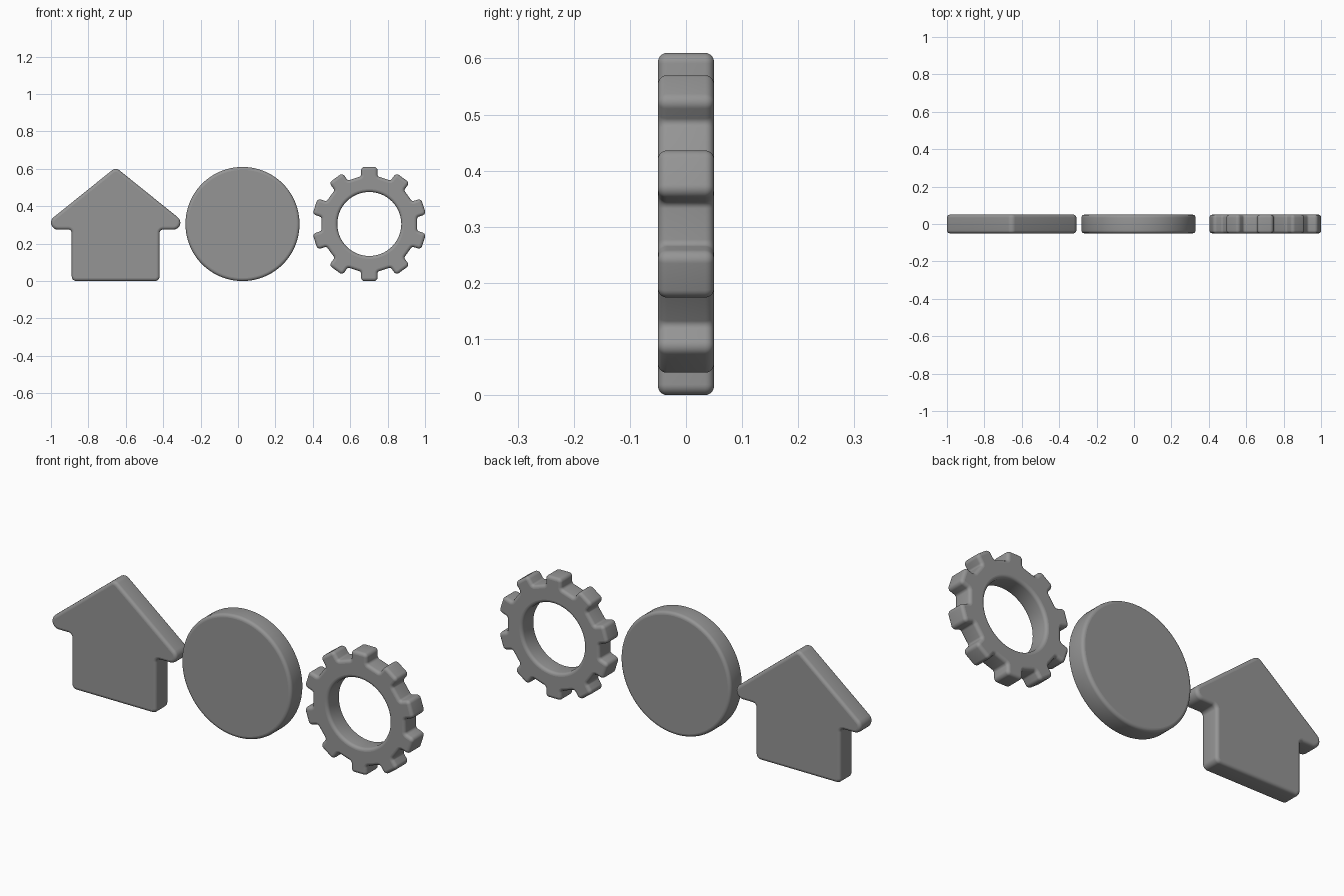
import bpy, bmesh
from math import sin, cos, pi, tan, radians
from mathutils import Vector

if "Cube" in bpy.data.objects:
    bpy.data.objects.remove(bpy.data.objects["Cube"])

HALF, BEV, STEPS = 0.05, 0.016, 5

grey = bpy.data.materials.new("dark_grey")
grey.diffuse_color = (0.3, 0.3, 0.3, 1)
grey.use_nodes = True
grey.node_tree.nodes["Principled BSDF"].inputs["Base Color"].default_value = grey.diffuse_color


def rounded(corners, segs=8):
    """Counter-clockwise outline with filleted corners, from (x, z, radius)."""
    out, n = [], len(corners)
    for i, (x, z, r) in enumerate(corners):
        p = Vector((x, z))
        a = (Vector(corners[i - 1][:2]) - p).normalized()
        b = (Vector(corners[(i + 1) % n][:2]) - p).normalized()
        half = a.angle(b) / 2
        centre = p + (a + b).normalized() * (r / sin(half))
        start = p + a * (r / tan(half)) - centre
        turn = pi - 2 * half
        sign = 1 if (-a).x * b.y - (-a).y * b.x > 0 else -1
        for k in range(segs + 1):
            t = sign * turn * k / segs
            out.append(centre + Vector((start.x * cos(t) - start.y * sin(t),
                                        start.x * sin(t) + start.y * cos(t))))
    return out


def circle(x, z, r, n=96):
    return [Vector((x + r * cos(2 * pi * i / n), z + r * sin(2 * pi * i / n))) for i in range(n)]


def inset(loop, d):
    """Move a loop toward its left-hand side (into the material)."""
    res, n = [], len(loop)
    for i, p in enumerate(loop):
        e1 = (p - loop[i - 1]).normalized()
        e2 = (loop[(i + 1) % n] - p).normalized()
        n1, n2 = Vector((-e1.y, e1.x)), Vector((-e2.y, e2.x))
        res.append(p + (n1 + n2) * (d / (1 + n1.dot(n2))))
    return res


def plate(name, loops):
    """Thick plate with rounded rims; further loops are clockwise holes."""
    bm = bmesh.new()
    section = []
    for k in range(STEPS + 1):
        t = pi / 2 * k / STEPS
        section.append((BEV * (1 - sin(t)), -HALF + BEV * (1 - cos(t))))
    section += [(d, -y) for d, y in reversed(section)]
    front, back = [], []
    for loop in loops:
        n = len(loop)
        rings = [[bm.verts.new((p.x, y, p.y)) for p in inset(loop, d)] for d, y in section]
        for r1, r2 in zip(rings, rings[1:]):
            for i in range(n):
                j = (i + 1) % n
                bm.faces.new((r1[i], r1[j], r2[j], r2[i]))
        for ring, edges in ((rings[0], front), (rings[-1], back)):
            edges += [bm.edges.get((ring[i], ring[(i + 1) % n])) for i in range(n)]
    for edges, y in ((front, -1), (back, 1)):
        bmesh.ops.triangle_fill(bm, use_beauty=True, edges=edges, normal=(0, y, 0))
    bmesh.ops.recalc_face_normals(bm, faces=bm.faces)
    me = bpy.data.meshes.new(name)
    bm.to_mesh(me)
    bm.free()
    me.materials.append(grey)
    ob = bpy.data.objects.new(name, me)
    bpy.context.collection.objects.link(ob)
    bpy.ops.object.select_all(action='DESELECT')
    ob.select_set(True)
    bpy.context.view_layer.objects.active = ob
    bpy.ops.object.shade_smooth_by_angle(angle=radians(35))
    for f in me.polygons:  # the two large faces stay flat
        if abs(f.normal.y) > 0.999:
            f.use_smooth = False
    return ob


# House: right half mirrored about its centre line, eaves are rounded points
HX = -0.654
right = [(0.235, 0.0, 0.025), (0.235, 0.275, 0.018), (0.414, 0.275, 0.037)]
house = [(HX + x, z, r) for x, z, r in right] + [(HX, 0.608, 0.03)]
house += [(HX - x, z, r) for x, z, r in reversed(right)]
plate("house_plate", [rounded(house)])

# Round disc
plate("disc_plate", [circle(0.024, 0.305, 0.305)])

# Gear ring with ten teeth and a round hole
GX, GZ = 0.702, 0.305
gear = []
for i in range(10):
    a = pi / 2 + i * pi / 5
    for along, side, r in ((0.255, -0.044, 0.013), (0.305, -0.044, 0.019),
                           (0.305, 0.044, 0.019), (0.255, 0.044, 0.013)):
        gear.append((GX + along * cos(a) - side * sin(a), GZ + along * sin(a) + side * cos(a), r))
plate("gear_ring", [rounded(gear), circle(GX, GZ, 0.171)[::-1]])
